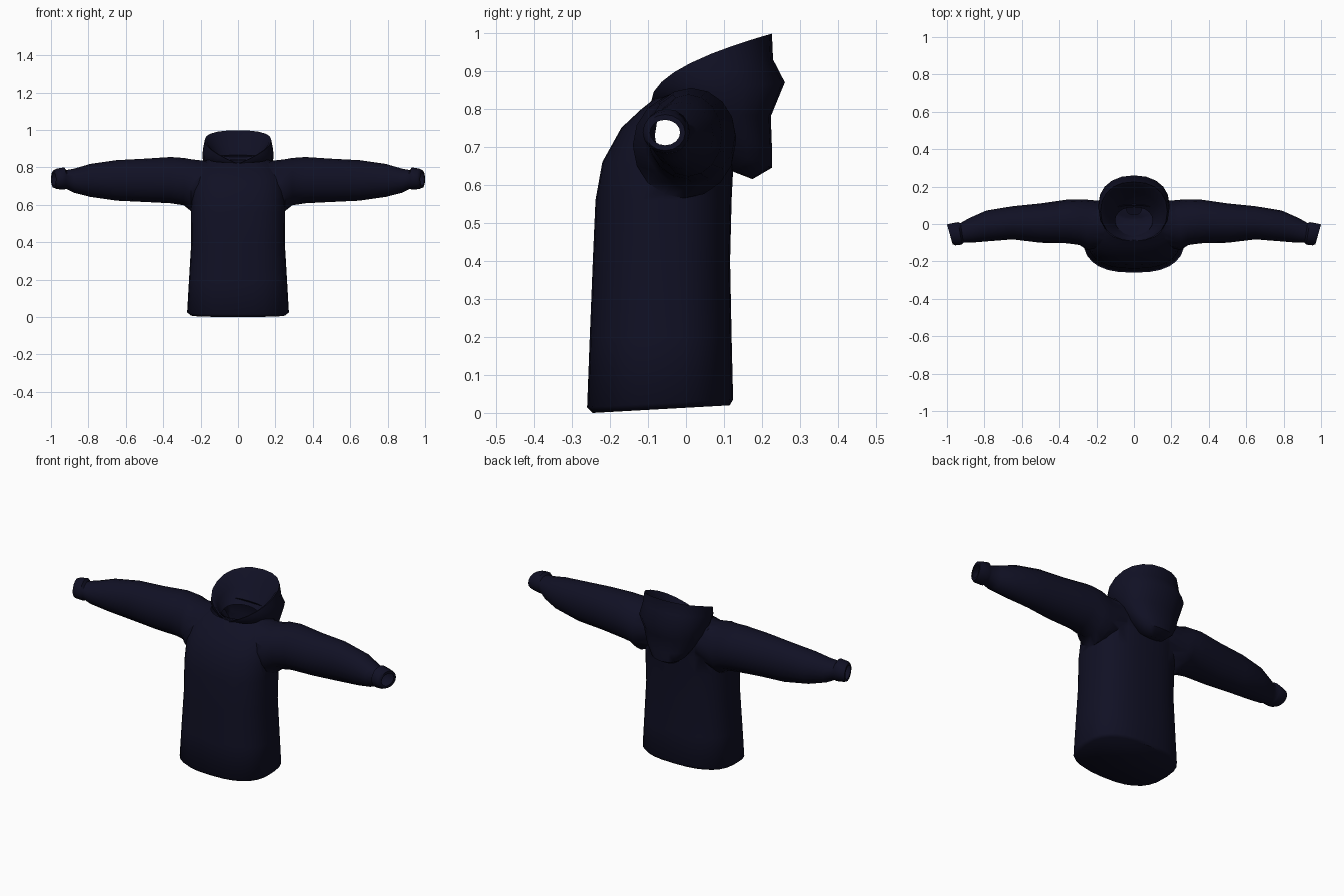
import bpy, bmesh, math

if "Cube" in bpy.data.objects:
    bpy.data.objects.remove(bpy.data.objects["Cube"])

navy = bpy.data.materials.new("dark navy cloth")
navy.use_nodes = True
COLOUR = (0.0052, 0.0052, 0.0176, 1)
navy.diffuse_color = COLOUR
bsdf = navy.node_tree.nodes["Principled BSDF"]
bsdf.inputs["Base Color"].default_value = COLOUR
bsdf.inputs["Roughness"].default_value = 0.9


def spow(v, p):
    return math.copysign(abs(v) ** p, v)


def flat_ring(half_w, front, back, z_front, z_back, count, round_p, rise):
    """Roughly level loop that climbs from its front to its back."""
    pts = []
    for i in range(count):
        a = math.tau * i / count
        t = (1 - spow(math.cos(a), round_p)) / 2
        pts.append((half_w * spow(math.sin(a), round_p),
                    front + (back - front) * t,
                    z_front + (z_back - z_front) * t ** rise))
    return pts


def sleeve_ring(x, y_lo, y_hi, z_lo, z_hi, slant, count=16):
    """Upright loop across the arm; slant pushes its back edge outward."""
    pts = []
    for i in range(count):
        a = math.tau * i / count
        c, s = math.cos(a), math.sin(a)
        pts.append((x + slant * c,
                    (y_lo + y_hi) / 2 + (y_hi - y_lo) / 2 * c,
                    (z_lo + z_hi) / 2 + (z_hi - z_lo) / 2 * s))
    return pts


def loft(name, rings, capped):
    bm = bmesh.new()
    loops = [[bm.verts.new(p) for p in ring] for ring in rings]
    for low, high in zip(loops, loops[1:]):
        n = len(low)
        for i in range(n):
            j = (i + 1) % n
            bm.faces.new((low[i], low[j], high[j], high[i]))
    if capped:
        bm.faces.new(loops[0][::-1])
        bm.faces.new(loops[-1])
    bmesh.ops.recalc_face_normals(bm, faces=bm.faces)
    mesh = bpy.data.meshes.new(name)
    bm.to_mesh(mesh)
    bm.free()
    mesh.materials.append(navy)
    obj = bpy.data.objects.new(name, mesh)
    bpy.context.collection.objects.link(obj)
    return obj


def activate(obj):
    bpy.ops.object.select_all(action="DESELECT")
    obj.select_set(True)
    bpy.context.view_layer.objects.active = obj


# Torso: half width, front y, back y, front z, back z, from hem to neck
torso = [
    (0.255, -0.245, 0.115, 0.0, 0.02),
    (0.272, -0.26, 0.124, 0.015, 0.035),
    (0.262, -0.253, 0.12, 0.2, 0.2),
    (0.25, -0.245, 0.116, 0.4, 0.4),
    (0.252, -0.238, 0.12, 0.56, 0.56),
    (0.25, -0.22, 0.125, 0.66, 0.66),
    (0.235, -0.17, 0.125, 0.75, 0.77),
    (0.2, -0.12, 0.12, 0.797, 0.83),
    (0.155, -0.085, 0.1, 0.825, 0.865),
]
body = loft("jacket_body", [flat_ring(*r, 28, 0.78, 1) for r in torso], True)

# Sleeves: x, y range, z range, slant, from shoulder to cuff
sleeve = [
    (0.14, -0.11, 0.12, 0.62, 0.83, 0),
    (0.25, -0.14, 0.13, 0.565, 0.843, 0),
    (0.29, -0.112, 0.132, 0.597, 0.85, 0),
    (0.36, -0.103, 0.13, 0.608, 0.855, 0),
    (0.5, -0.1, 0.11, 0.615, 0.846, 0),
    (0.65, -0.082, 0.095, 0.622, 0.838, 0),
    (0.79, -0.093, 0.072, 0.642, 0.818, 0),
    (0.88, -0.1, 0.03, 0.665, 0.792, 0.005),
    (0.92, -0.1, 0.005, 0.685, 0.785, 0.008),
    (0.93, -0.11, 0.01, 0.68, 0.8, 0.01),
    (0.968, -0.114, 0.003, 0.684, 0.793, 0.012),
    (0.985, -0.108, -0.002, 0.69, 0.785, 0.015),
]
right_half = [[(-x, y, z) for x, y, z in sleeve_ring(*r)] for r in reversed(sleeve)]
sleeves = loft("sleeves", right_half + [sleeve_ring(*r) for r in sleeve], True)

# Merge the sleeves into the torso
activate(body)
merge = body.modifiers.new("merge", "BOOLEAN")
merge.operation = "UNION"
merge.solver = "EXACT"
merge.object = sleeves
bpy.ops.object.modifier_apply(modifier=merge.name)
bpy.data.objects.remove(sleeves)

# Open the neck and the cuffs, leaving a thick cuff edge
bm = bmesh.new()
bm.from_mesh(body.data)
cuffs = [f for f in bm.faces
         if abs(f.calc_center_median().x) > 0.975 and abs(f.normal.x) > 0.9]
neck = [f for f in bm.faces
        if f.calc_center_median().z > 0.8 and len(f.verts) > 20]
bmesh.ops.inset_region(bm, faces=cuffs, thickness=0.014)
bmesh.ops.delete(bm, geom=cuffs + neck, context="FACES")
bm.to_mesh(body.data)
bm.free()

# Lowered hood: lining, rim, then the bag hanging down the back
hood_rings = [
    (0.1, -0.055, 0.09, 0.79, 0.84),
    (0.135, -0.07, 0.17, 0.81, 0.91),
    (0.165, -0.085, 0.21, 0.82, 0.985),
    (0.178, -0.092, 0.226, 0.818, 0.998),
    (0.188, -0.085, 0.229, 0.81, 0.93),
    (0.19, -0.06, 0.26, 0.8, 0.87),
    (0.17, -0.02, 0.223, 0.8, 0.78),
    (0.14, 0.02, 0.226, 0.79, 0.7),
    (0.11, 0.03, 0.226, 0.78, 0.645),
    (0.07, 0.04, 0.175, 0.75, 0.615),
    (0.04, 0.05, 0.11, 0.72, 0.64),
]
hood = loft("hood", [flat_ring(*r, 20, 0.9, 0.5) for r in hood_rings], False)

for part in (body, hood):
    activate(part)
    bpy.ops.object.shade_smooth_by_angle(angle=math.radians(55))
